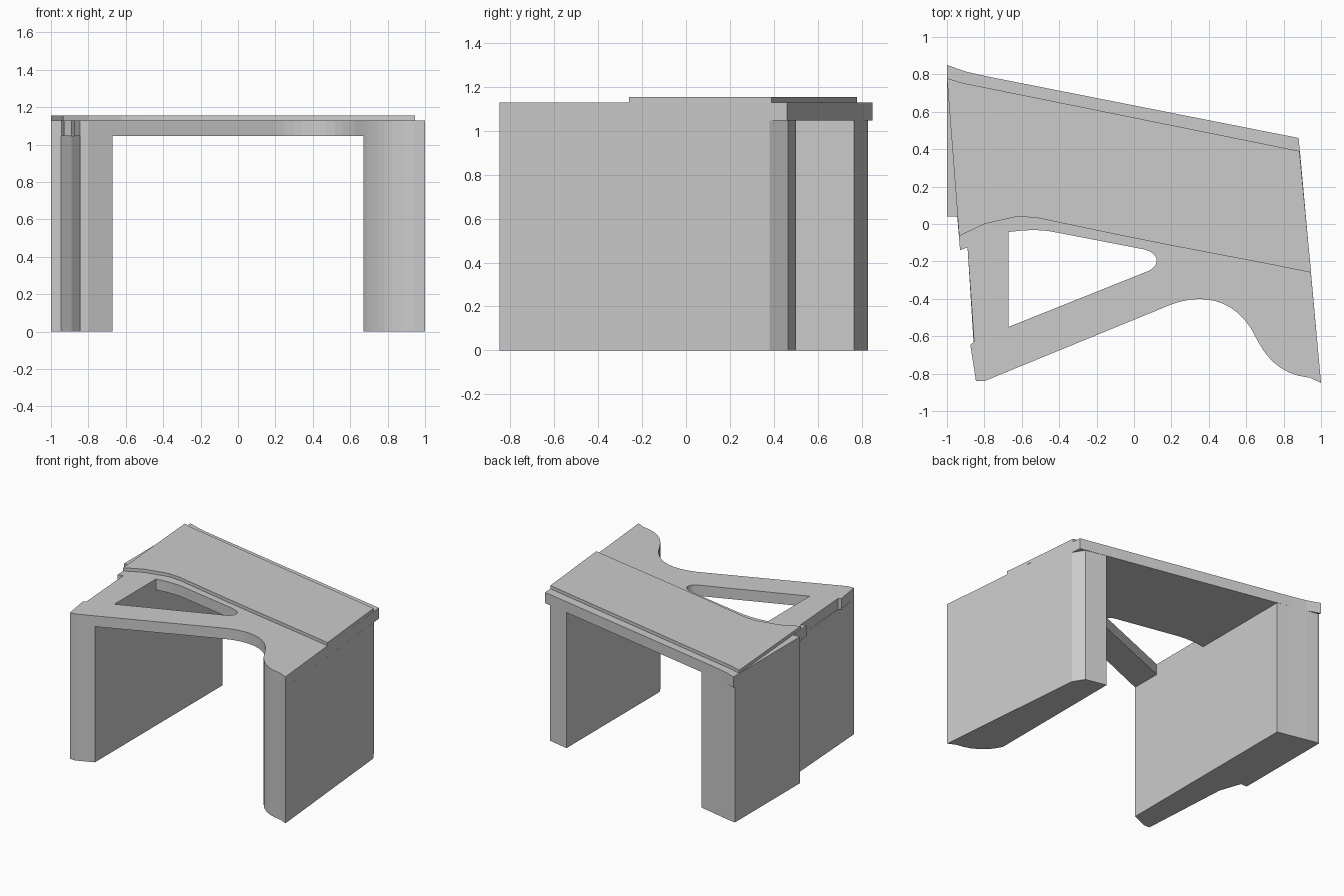
import bpy, bmesh
from mathutils import Vector

if "Cube" in bpy.data.objects:
    bpy.data.objects.remove(bpy.data.objects["Cube"])


def bezier(a, b, c, d, n=10):
    """Points along a cubic curve in plan view."""
    a, b, c, d = map(Vector, (a, b, c, d))
    pts = []
    for i in range(n + 1):
        t = i / n
        s = 1 - t
        pts.append(tuple(s**3 * a + 3 * s * s * t * b + 3 * s * t * t * c + t**3 * d))
    return pts


def slab(name, loops, z0, z1):
    """Extrude plan outlines (first outer, rest holes) from z0 to z1."""
    cu = bpy.data.curves.new(name + "_outline", 'CURVE')
    cu.dimensions = '2D'
    cu.fill_mode = 'BOTH'
    cu.extrude = (z1 - z0) / 2
    for loop in loops:
        sp = cu.splines.new('POLY')
        sp.points.add(len(loop) - 1)
        for p, (x, y) in zip(sp.points, loop):
            p.co = (x, y, 0, 1)
        sp.use_cyclic_u = True
    tmp = bpy.data.objects.new(name + "_tmp", cu)
    bpy.context.collection.objects.link(tmp)
    bpy.context.view_layer.update()
    me = bpy.data.meshes.new_from_object(
        tmp.evaluated_get(bpy.context.evaluated_depsgraph_get()))
    bpy.data.objects.remove(tmp)
    bpy.data.curves.remove(cu)
    bm = bmesh.new()
    bm.from_mesh(me)
    bmesh.ops.remove_doubles(bm, verts=bm.verts, dist=1e-4)
    bmesh.ops.translate(bm, verts=bm.verts, vec=(0, 0, (z0 + z1) / 2))
    bmesh.ops.recalc_face_normals(bm, faces=bm.faces)
    for f in bm.faces:
        f.smooth = False
    bm.to_mesh(me)
    bm.free()
    me.name = name
    ob = bpy.data.objects.new(name, me)
    bpy.context.collection.objects.link(ob)
    return ob


LEG_TOP, DECK_TOP, SLAB_TOP = 1.047, 1.13, 1.155

# S-shaped front edge, shared by the deck and the right leg
scoop = bezier((.20, -.43), (.36, -.37), (.52, -.40), (.62, -.55))
foot = bezier((.62, -.55), (.67, -.63), (.72, -.80), (.94, -.822))
tip = (1.0, -.85)

# Deck plate with triangular opening
deck = [(-1, .85), (-1, .04), (-.945, .04), (-.93, -.14), (-.89, -.125),
        (-.855, -.63), (-.875, -.645), (-.845, -.84), (-.80, -.84)]
deck += scoop + foot[1:] + [tip, (.88, .46), (-.79, .79), (-.90, .815)]
opening = bezier((.05, -.135), (.14, -.155), (.14, -.22), (.08, -.25), 8)
opening += [(-.67, -.55), (-.67, -.043), (-.60, -.035), (-.53, -.032),
            (-.46, -.037), (-.39, -.05)]
slab("deck", [deck, opening], LEG_TOP, DECK_TOP)

# Raised panel on the deck
panel = [(-1, .78), (-.935, -.065), (-.80, 0), (-.62, .04), (-.52, .033),
         (-.40, .008), (-.10, -.055), (.20, -.115), (.75, -.22), (.947, -.26),
         (.885, .39), (-.92, .755)]
slab("raised_panel", [panel], DECK_TOP, SLAB_TOP)

# Left wall leg, stepped on its outer side
left_leg = [(-1, .83), (-1, .04), (-.947, .04), (-.89, -.125), (-.845, -.84),
            (-.80, -.84), (-.67, -.787), (-.67, .765), (-.79, .79), (-.90, .815),
            (-.98, .83)]
slab("left_leg", [left_leg], 0, LEG_TOP)

# Right wall leg with rounded front and chamfered back corner
right_leg = [(.67, -.635)] + [p for p in foot if p[0] > .675]
right_leg += [tip, (.888, .38), (.835, .465), (.67, .50)]
slab("right_leg", [right_leg], 0, LEG_TOP)
